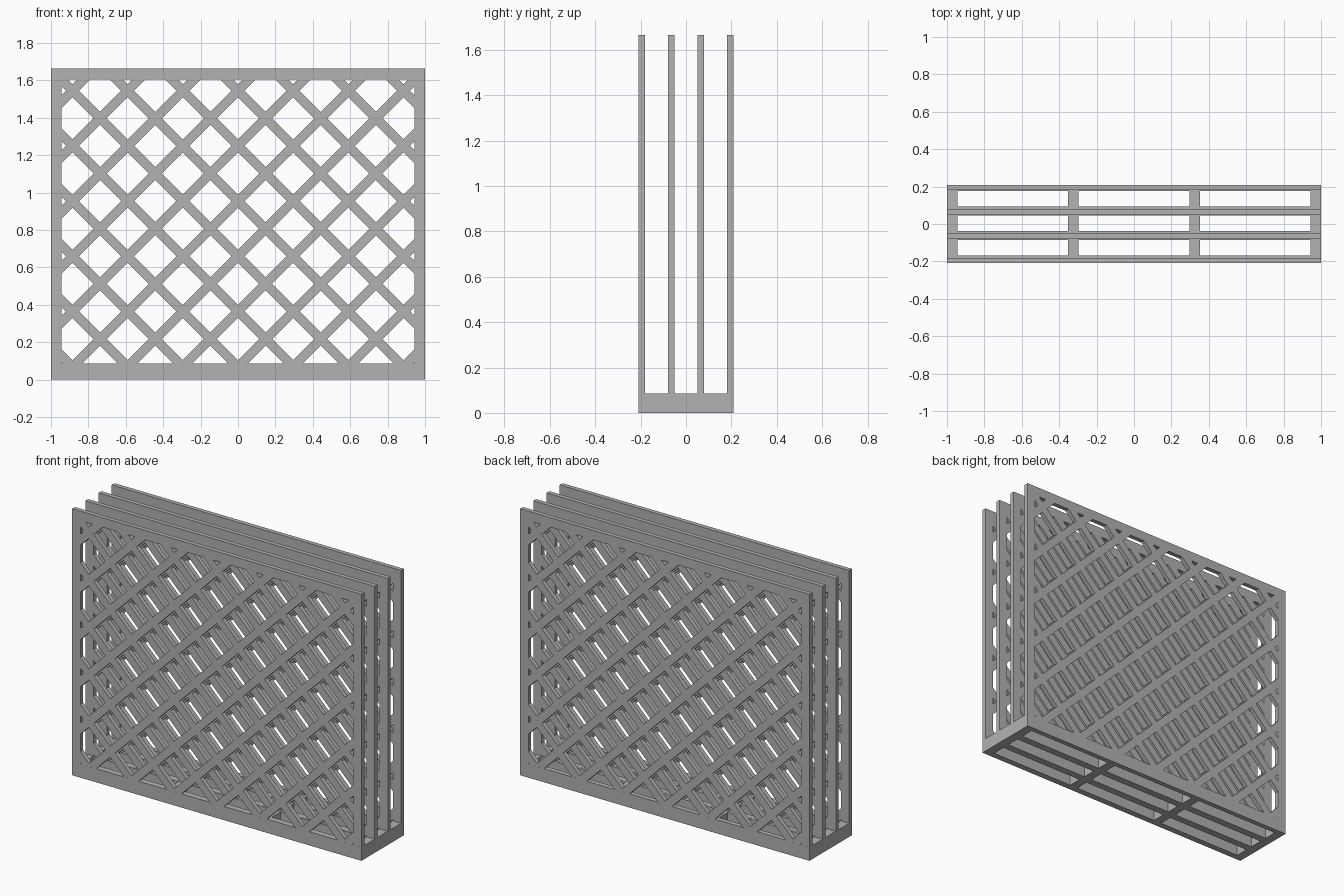
import bpy, bmesh
from mathutils import Vector

if "Cube" in bpy.data.objects:
    bpy.data.objects.remove(bpy.data.objects["Cube"])

grey = bpy.data.materials.new("plain grey")
grey.diffuse_color = (0.448, 0.448, 0.448, 1)
grey.use_nodes = True
grey.node_tree.nodes["Principled BSDF"].inputs["Base Color"].default_value = grey.diffuse_color

W, D, H = 1.0, 0.209, 1.665           # half width, half depth, height
BASE, THICK = 0.085, 0.0275           # base height, panel thickness
IN_X, IN_TOP = 0.943, 1.605           # lattice opening
STEP, HOLE, Z0 = 0.1475, 0.1125, 0.07  # lattice half pitch, hole half diagonal, first node


def add_object(name, bm):
    bmesh.ops.recalc_face_normals(bm, faces=bm.faces)
    mesh = bpy.data.meshes.new(name)
    bm.to_mesh(mesh)
    bm.free()
    mesh.materials.append(grey)
    obj = bpy.data.objects.new(name, mesh)
    bpy.context.collection.objects.link(obj)
    return obj


def add_box(bm, lo, hi):
    verts = bmesh.ops.create_cube(bm, size=1)["verts"]
    for v in verts:
        v.co = [hi[i] if v.co[i] > 0 else lo[i] for i in range(3)]


def cut(obj, cutter):
    mod = obj.modifiers.new("holes", 'BOOLEAN')
    mod.operation, mod.solver, mod.object = 'DIFFERENCE', 'EXACT', cutter
    bpy.context.view_layer.objects.active = obj
    bpy.ops.object.modifier_apply(modifier=mod.name)
    bpy.data.objects.remove(cutter)


# Base tray with three rows of three slots
bm = bmesh.new()
add_box(bm, (-W, -D, 0), (W, D, BASE))
base = add_object("base", bm)
bm = bmesh.new()
for y in (-0.127, 0.004, 0.135):
    for x0, x1 in ((-IN_X, -0.353), (-0.298, 0.298), (0.353, IN_X)):
        add_box(bm, (x0, y - 0.0425, -0.1), (x1, y + 0.0425, 0.2))
cut(base, add_object("slot_cutter", bm))

# Lattice panel: a plate with diamond holes clipped to the opening
bm = bmesh.new()
add_box(bm, (-W, -THICK / 2, BASE), (W, THICK / 2, H))
panel = add_object("lattice_panel", bm)

bm = bmesh.new()
for i in range(-7, 8):
    for j in range(0, 12):
        if (i + j) % 2:
            x, z = i * STEP, Z0 + j * STEP
            bm.faces.new([bm.verts.new((x + a * HOLE, -0.1, z + b * HOLE))
                          for a, b in ((1, 0), (0, 1), (-1, 0), (0, -1))])
for co, no in (((IN_X, 0, 0), (1, 0, 0)), ((-IN_X, 0, 0), (-1, 0, 0)),
               ((0, 0, IN_TOP), (0, 0, 1)), ((0, 0, BASE + 0.0005), (0, 0, -1))):
    bmesh.ops.bisect_plane(bm, geom=bm.verts[:] + bm.edges[:] + bm.faces[:],
                           plane_co=co, plane_no=no, clear_outer=True)
ext = bmesh.ops.extrude_face_region(bm, geom=bm.faces[:], use_keep_orig=True)
bmesh.ops.translate(bm, vec=Vector((0, 0.2, 0)),
                    verts=[g for g in ext["geom"] if isinstance(g, bmesh.types.BMVert)])
cut(panel, add_object("diamond_cutter", bm))

# Four upright panels across the base
panel.location.y = -0.195
for k, y in enumerate((-0.065, 0.065, 0.195)):
    copy = bpy.data.objects.new(f"lattice_panel_{k + 2}", panel.data)
    copy.location.y = y
    bpy.context.collection.objects.link(copy)
